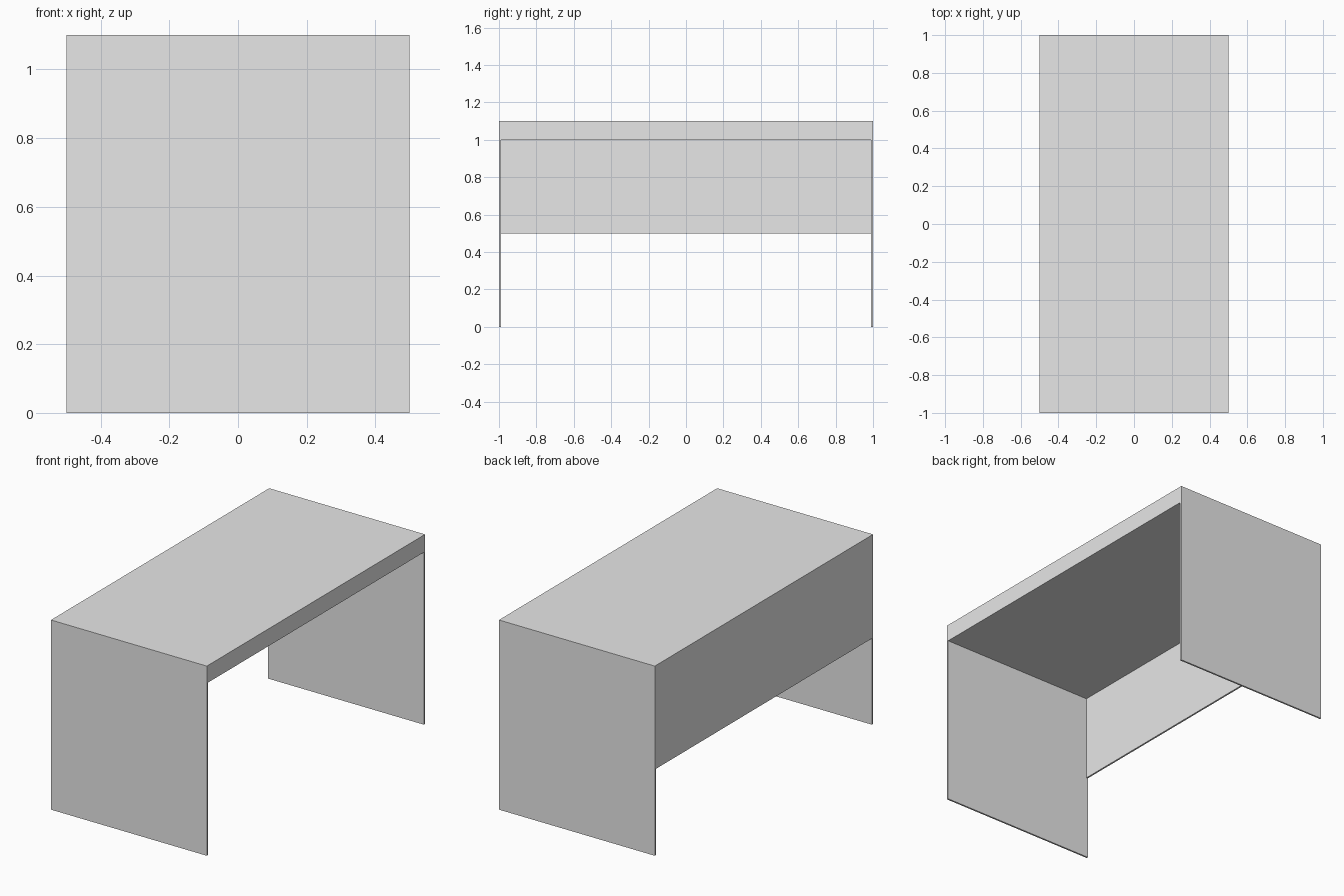
import bpy

cube = bpy.data.objects.get("Cube")
if cube:
    bpy.data.objects.remove(cube, do_unlink=True)

# Single plain finish
grey = bpy.data.materials.new("light_grey")
grey.use_nodes = True
colour = (0.8, 0.8, 0.8, 1)
grey.diffuse_color = colour
grey.node_tree.nodes["Principled BSDF"].inputs["Base Color"].default_value = colour

WIDTH, LENGTH = 1.0, 2.0
LEG_HEIGHT, TOP_THICK, SHEET = 1.0, 0.1, 0.01
PANEL_DROP = 0.5


def box(name, size, centre):
    bpy.ops.mesh.primitive_cube_add(size=1, location=centre)
    obj = bpy.context.object
    obj.name = name
    obj.scale = size
    bpy.ops.object.transform_apply(location=False, rotation=False, scale=True)
    obj.data.materials.append(grey)
    return obj


# Thick desk top
box("desk_top", (WIDTH, LENGTH, TOP_THICK), (0, 0, LEG_HEIGHT + TOP_THICK / 2))

# Thin slab legs, flush with both ends
for name, side in (("front_leg", -1), ("back_leg", 1)):
    box(name, (WIDTH, SHEET, LEG_HEIGHT),
        (0, side * (LENGTH - SHEET) / 2, LEG_HEIGHT / 2))

# Modesty panel along the closed side, fitted between the legs
box("modesty_panel", (SHEET, LENGTH - 2 * SHEET, PANEL_DROP),
    (-(WIDTH - SHEET) / 2, 0, LEG_HEIGHT - PANEL_DROP / 2))
